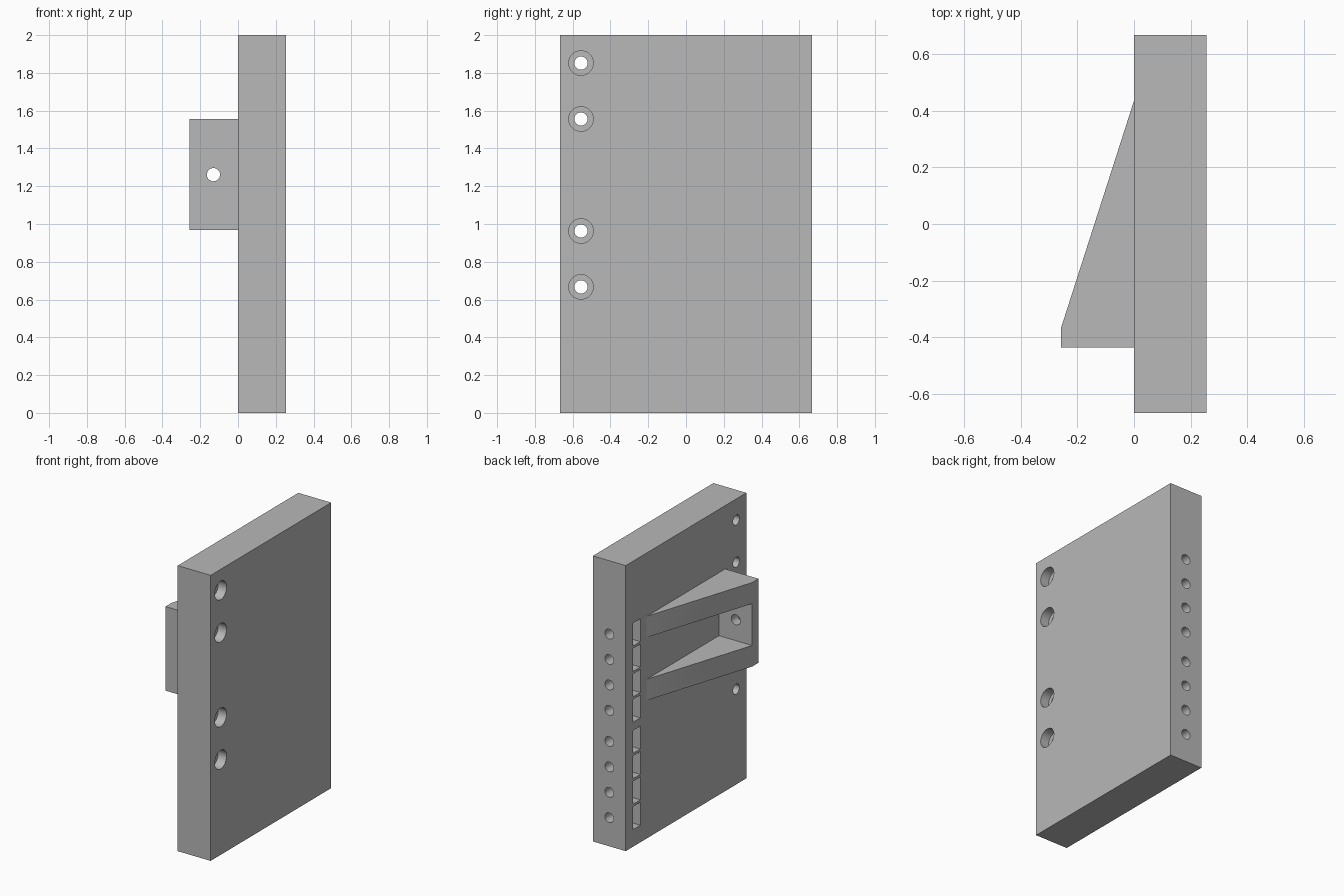
import bpy, bmesh
from math import pi
from mathutils import Matrix, Vector

if "Cube" in bpy.data.objects:
    bpy.data.objects.remove(bpy.data.objects["Cube"])

grey = bpy.data.materials.new("plain grey")
grey.use_nodes = True
grey.diffuse_color = (0.48, 0.48, 0.48, 1)
grey.node_tree.nodes["Principled BSDF"].inputs["Base Color"].default_value = grey.diffuse_color


def finish(name, bm):
    bmesh.ops.recalc_face_normals(bm, faces=bm.faces)
    mesh = bpy.data.meshes.new(name)
    bm.to_mesh(mesh)
    bm.free()
    mesh.materials.append(grey)
    obj = bpy.data.objects.new(name, mesh)
    bpy.context.collection.objects.link(obj)
    return obj


def boxes(name, spans):
    """One object holding a box for each (low corner, high corner)."""
    bm = bmesh.new()
    for low, high in spans:
        low, high = Vector(low), Vector(high)
        place = Matrix.Translation((low + high) / 2) @ Matrix.Diagonal((*(high - low), 1))
        bmesh.ops.create_cube(bm, size=1, matrix=place)
    return finish(name, bm)


def drills(name, axis, radius, length, centres):
    """One object holding a cylinder along the axis at each centre."""
    turn = Matrix.Rotation(pi / 2, 4, "Y" if axis == "X" else "X")
    bm = bmesh.new()
    for centre in centres:
        bmesh.ops.create_cone(bm, cap_ends=True, segments=40, radius1=radius, radius2=radius,
                              depth=length, matrix=Matrix.Translation(centre) @ turn)
    return finish(name, bm)


def cut(obj, cutter):
    cutter.hide_render = True
    mod = obj.modifiers.new("cut", "BOOLEAN")
    mod.operation = "DIFFERENCE"
    mod.solver = "EXACT"
    mod.object = cutter
    bpy.ops.object.select_all(action="DESELECT")
    bpy.context.view_layer.objects.active = obj
    obj.select_set(True)
    bpy.ops.object.modifier_apply(modifier=mod.name)
    bpy.data.objects.remove(cutter)


def smooth(obj):
    bpy.ops.object.select_all(action="DESELECT")
    bpy.context.view_layer.objects.active = obj
    obj.select_set(True)
    bpy.ops.object.shade_smooth_by_angle(angle=pi / 6)


THICK, HALF = 0.255, 0.667
MID = THICK / 2

# Main plate
plate = boxes("plate", [((0, -HALF, 0), (THICK, HALF, 2))])

# Counterbored mounting holes along the front edge
mounts = [0.667, 0.963, 1.556, 1.852]
cut(plate, drills("mount_holes", "X", 0.035, 1, [(MID, -0.556, z) for z in mounts]))
cut(plate, drills("counterbores", "X", 0.065, 0.13, [(THICK, -0.556, z) for z in mounts]))

# Nut slots in two groups of four, with screw holes from the back edge
rows = [start + 0.178 * i for start in (0.2, 0.952) for i in range(4)]
cut(plate, boxes("nut_slots", [((-0.1, 0.506, z - 0.08), (0.21, 0.587, z + 0.08)) for z in rows]))
cut(plate, drills("screw_holes", "Y", 0.034, 0.24, [(MID, HALF, z) for z in rows]))
smooth(plate)

# Wedge bracket: side profile raised in z, then opened between its two gussets
FRONT, WALL, REACH, LOW, HIGH = -0.435, -0.365, -0.257, 0.967, 1.556
bm = bmesh.new()
outline = [(0, FRONT), (REACH, FRONT), (REACH, WALL), (0, -FRONT)]
base = bm.faces.new([bm.verts.new((x, y, LOW)) for x, y in outline])
raised = bmesh.ops.extrude_face_region(bm, geom=[base])["geom"]
bmesh.ops.translate(bm, vec=(0, 0, HIGH - LOW),
                    verts=[v for v in raised if isinstance(v, bmesh.types.BMVert)])
bracket = finish("bracket", bm)
cut(bracket, boxes("bracket_opening", [((-0.5, WALL, LOW + 0.148), (0.1, 0.6, HIGH - 0.148))]))
cut(bracket, drills("bracket_hole", "Y", 0.035, 0.3, [(-0.13, -0.4, 1.261)]))
smooth(bracket)
